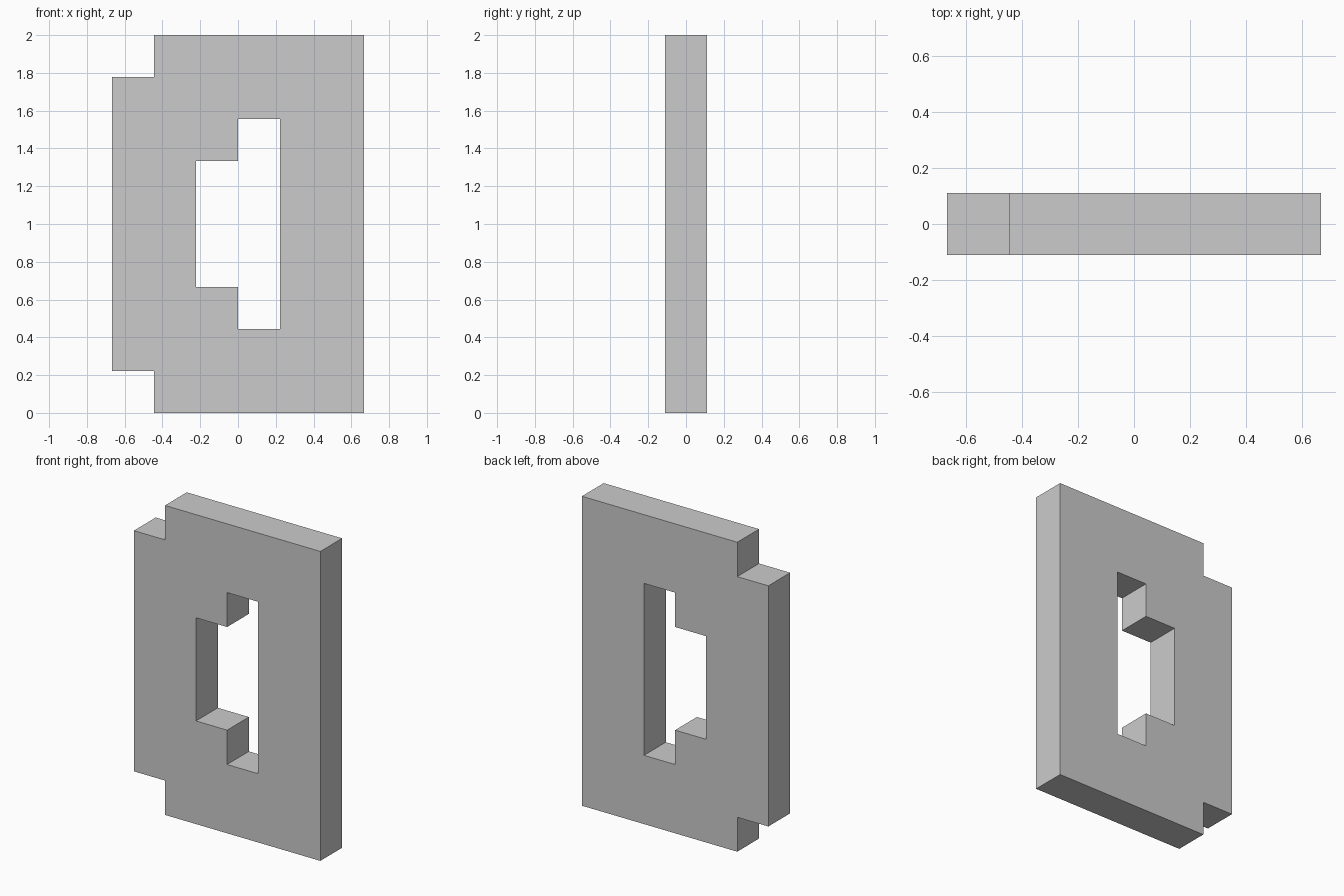
import bpy
import bmesh

if "Cube" in bpy.data.objects:
    bpy.data.objects.remove(bpy.data.objects["Cube"])

U = 2 / 9  # one step of the blocky outline

# Front-view outlines in steps (x, z)
OUTER = [(-2, 0), (3, 0), (3, 9), (-2, 9), (-2, 8), (-3, 8), (-3, 1), (-2, 1)]
HOLE = [(0, 2), (1, 2), (1, 7), (0, 7), (0, 6), (-1, 6), (-1, 3), (0, 3)]


def add_loop(bm, points):
    """Closed loop of edges in the xz plane."""
    verts = [bm.verts.new((x * U, 0, z * U)) for x, z in points]
    return [bm.edges.new((a, b)) for a, b in zip(verts, verts[1:] + verts[:1])]


# Flat stepped profile with its stepped window
bm = bmesh.new()
edges = add_loop(bm, OUTER) + add_loop(bm, HOLE)
bmesh.ops.triangle_fill(bm, edges=edges, use_beauty=True, normal=(0, -1, 0))
bmesh.ops.recalc_face_normals(bm, faces=bm.faces)
mesh = bpy.data.meshes.new("stepped_plate")
bm.to_mesh(mesh)
bm.free()

plate = bpy.data.objects.new("stepped_plate", mesh)
bpy.context.collection.objects.link(plate)

# Thickness, centred on y = 0
solid = plate.modifiers.new("thickness", 'SOLIDIFY')
solid.thickness = U
solid.offset = 0
